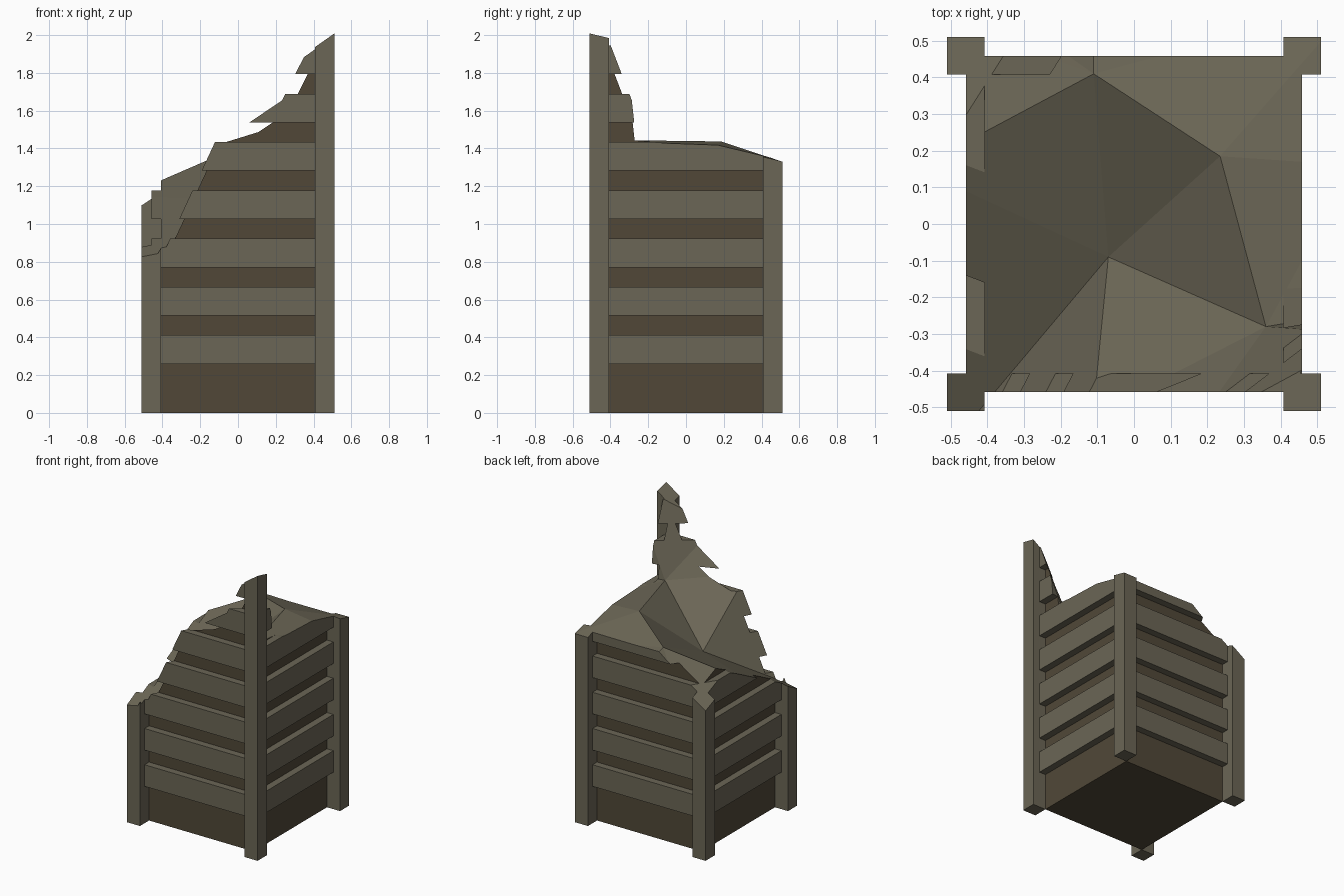
import bpy, bmesh

if "Cube" in bpy.data.objects:
    bpy.data.objects.remove(bpy.data.objects["Cube"])

def material(name, rgb):
    m = bpy.data.materials.new(name)
    m.diffuse_color = (*rgb, 1)
    m.use_nodes = True
    m.node_tree.nodes["Principled BSDF"].inputs["Base Color"].default_value = m.diffuse_color
    return m

WOOD = material("weathered_wood", (0.147, 0.133, 0.092))
DARK = material("dark_core", (0.082, 0.064, 0.039))

def add(name, verts, faces, mat):
    me = bpy.data.meshes.new(name)
    me.from_pydata(verts, [], faces)
    me.materials.append(mat)
    bm = bmesh.new()
    bm.from_mesh(me)
    bmesh.ops.recalc_face_normals(bm, faces=bm.faces)
    bm.to_mesh(me)
    bm.free()
    ob = bpy.data.objects.new(name, me)
    bpy.context.collection.objects.link(ob)
    return ob

# jagged break surface: named points, triangles seen from above
P = {
    "a": (-.11, .41, 1.36), "b": (.235, .185, 1.437), "c": (.36, -.28, 1.443),
    "d": (-.07, -.09, 1.13), "g": (-.112, -.52, 1.525), "q": (.16, -.56, 1.775),
    "k": (.65, -.65, 2.14), "w": (.64, -.30, 2.05), "n": (.6, -.24, 1.44),
    "r": (.6, .16, 1.405), "s": (.6, .6, 1.30), "v": (-.11, .62, 1.31),
    "t": (-.38, .6, 1.106), "u": (-.65, .6, .928), "l": (-.594, .152, 1.15),
    "f": (-.6, -.72, .70),
}
TRIS = ("dal dlf dfg dgc dcb dba cgq cqw qkw cwn cnr crb brs bsa asv avt atu aul").split()
RIM = "fgqkwnrsvtul"

keys = list(P)
n = len(keys)
ix = {k: i for i, k in enumerate(keys)}
verts = [P[k] for k in keys] + [(P[k][0], P[k][1], 3) for k in keys]
faces = [[ix[k] for k in t] for t in TRIS]
faces += [[ix[k] + n for k in t] for t in TRIS]
for a, b in zip(RIM, RIM[1:] + RIM[0]):
    faces.append([ix[a], ix[b], ix[b] + n, ix[a] + n])
cutter = add("break_cutter", verts, faces, WOOD)
cutter.hide_render = True

def broken_box(name, lo, hi, mat):
    """Box trimmed by the break surface; dropped if nothing remains."""
    v = [(x, y, z) for x in (lo[0], hi[0]) for y in (lo[1], hi[1]) for z in (lo[2], hi[2])]
    f = [(0, 1, 3, 2), (4, 6, 7, 5), (0, 4, 5, 1), (2, 3, 7, 6), (0, 2, 6, 4), (1, 5, 7, 3)]
    ob = add(name, v, f, mat)
    mod = ob.modifiers.new("break", 'BOOLEAN')
    mod.operation = 'DIFFERENCE'
    mod.solver = 'EXACT'
    mod.material_mode = 'TRANSFER'
    mod.object = cutter
    bpy.context.view_layer.update()
    me = bpy.data.meshes.new_from_object(ob.evaluated_get(bpy.context.evaluated_depsgraph_get()))
    ob.modifiers.clear()
    ob.data = me
    if not me.polygons:
        bpy.data.objects.remove(ob)

IN, MID, OUT = .408, .458, .51

# solid inner core
broken_box("core", (-IN, -IN, 0), (IN, IN, 2.3), DARK)

# corner posts
for sx, nx in ((-1, "left"), (1, "right")):
    for sy, ny in ((-1, "front"), (1, "back")):
        xs, ys = sorted((sx * IN, sx * OUT)), sorted((sy * IN, sy * OUT))
        broken_box(f"{ny}_{nx}_post", (xs[0], ys[0], 0), (xs[1], ys[1], 2.3), WOOD)

# horizontal slats on all four sides
for i in range(7):
    z0 = .26 + .2555 * i
    z1 = z0 + .152
    for s, nx, ny in ((-1, "left", "front"), (1, "right", "back")):
        a, b = sorted((s * (IN - .01), s * MID))
        broken_box(f"{ny}_slat_{i + 1}", (-IN, a, z0), (IN, b, z1), WOOD)
        broken_box(f"{nx}_slat_{i + 1}", (a, -IN, z0), (b, IN, z1), WOOD)

bpy.data.objects.remove(cutter)
